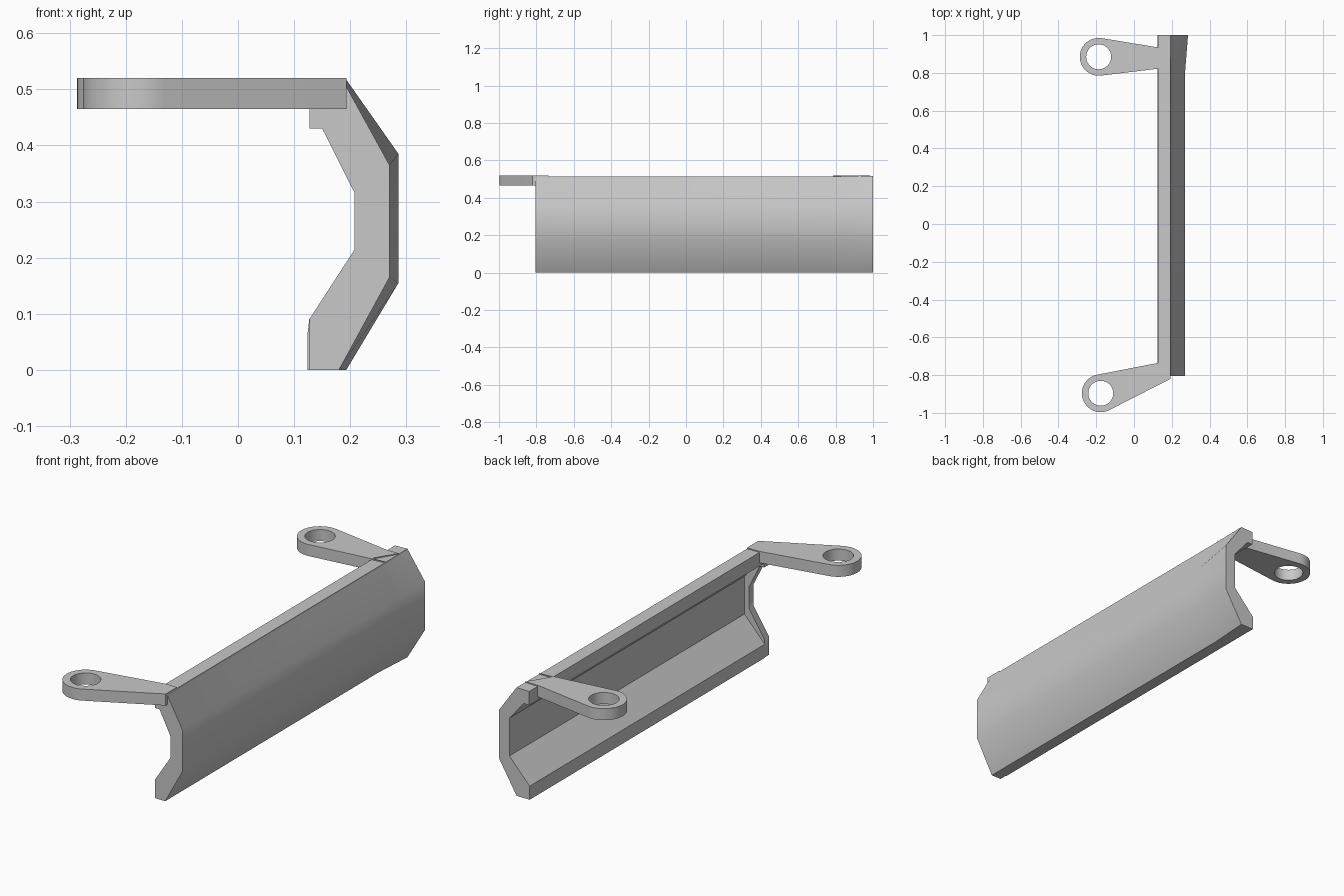
import bpy, bmesh
from math import atan2, acos, cos, sin, hypot, pi

cube = bpy.data.objects.get("Cube")
if cube:
    bpy.data.objects.remove(cube)

grey = bpy.data.materials.new("plain grey")
grey.use_nodes = True
grey.diffuse_color = (0.58, 0.58, 0.58, 1)
for node in grey.node_tree.nodes:
    if node.type == 'BSDF_PRINCIPLED':
        node.inputs["Base Color"].default_value = grey.diffuse_color


def finish(bm, name):
    bmesh.ops.recalc_face_normals(bm, faces=bm.faces)
    mesh = bpy.data.meshes.new(name)
    bm.to_mesh(mesh)
    bm.free()
    mesh.materials.append(grey)
    mesh.shade_smooth()
    mesh.set_sharp_from_angle(angle=0.63)
    obj = bpy.data.objects.new(name, mesh)
    bpy.context.collection.objects.link(obj)
    return obj


def loft(name, sections):
    """Skin closed (x, z) profiles placed along y and cap both ends."""
    bm = bmesh.new()
    rings = [[bm.verts.new((x, y, z)) for x, z in prof] for y, prof in sections]
    for a, b in zip(rings, rings[1:]):
        n = len(a)
        for i in range(n):
            j = (i + 1) % n
            bm.faces.new((a[i], a[j], b[j], b[i]))
    bm.faces.new(rings[0])
    bm.faces.new(rings[-1])
    return finish(bm, name)


def arm(name, centre, near, far, radius=0.1, hole=0.066, z0=0.465, z1=0.52):
    """Tapered eyelet arm: 'near' and 'far' are lists of root points, -y side and +y side."""
    cx, cy = centre

    def tangent(p, side):
        dx, dy = p[0] - cx, p[1] - cy
        return atan2(dy, dx) + side * acos(radius / hypot(dx, dy))

    start = tangent(far[-1], 1)
    end = tangent(near[0], -1) + 2 * pi
    steps = 40
    outline = near[::-1] + far
    outline += [(cx + radius * cos(start + (end - start) * i / steps),
                 cy + radius * sin(start + (end - start) * i / steps)) for i in range(steps + 1)]
    eye = [(cx + hole * cos(2 * pi * i / 48), cy + hole * sin(2 * pi * i / 48)) for i in range(48)]
    bm = bmesh.new()
    for loop in (outline, eye):
        vs = [bm.verts.new((x, y, z0)) for x, y in loop]
        for i, v in enumerate(vs):
            bm.edges.new((v, vs[(i + 1) % len(vs)]))
    bmesh.ops.triangle_fill(bm, use_beauty=True, edges=bm.edges[:])
    top = bmesh.ops.extrude_face_region(bm, geom=bm.faces[:], use_keep_orig=True)
    for v in top["geom"]:
        if isinstance(v, bmesh.types.BMVert):
            v.co.z = z1
    return finish(bm, name)


# Channel: thick front rim, thinner wall, flared back end
outer = [(0.18, 0), (0.27, 0.165), (0.27, 0.365), (0.193, 0.505), (0.193, 0.515)]
flared = [(0.193, 0), (0.286, 0.155), (0.286, 0.385), (0.196, 0.513), (0.193, 0.517)]
rim = [(0.127, 0.515), (0.127, 0.43), (0.15, 0.43), (0.208, 0.315),
       (0.208, 0.215), (0.127, 0.09), (0.127, 0)]
wall = [(0.127, 0.515), (0.127, 0.45), (0.155, 0.45), (0.231, 0.36),
        (0.231, 0.18), (0.124, 0.065), (0.124, 0)]
loft("channel", [(-0.805, outer + rim), (-0.77, outer + rim), (-0.77, outer + wall),
                 (0.8, outer + wall), (1.0, flared + wall)])

# Mounting arms with round eyelets
arm("front_arm", (-0.176, -0.896), [(0.193, -0.82)], [(0.193, -0.735), (0.13, -0.735)])
arm("back_arm", (-0.187, 0.885), [(0.127, 0.83), (0.193, 0.83)][:1] + [(0.193, 0.83)],
    [(0.193, 0.935), (0.127, 0.935)])
